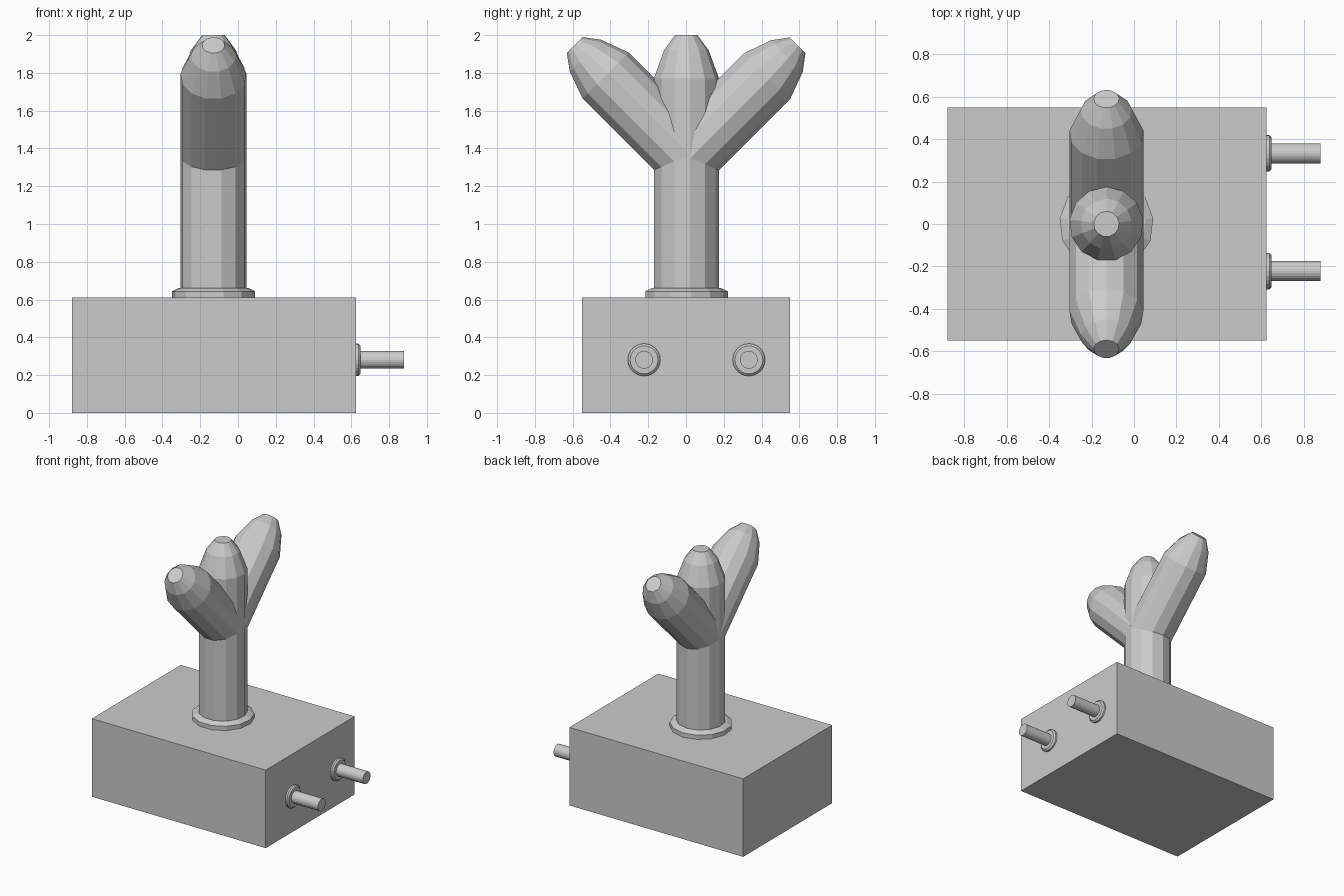
import bpy, bmesh, math
from mathutils import Matrix, Vector

if "Cube" in bpy.data.objects:
    bpy.data.objects.remove(bpy.data.objects["Cube"])


def finish(name, bm):
    bmesh.ops.recalc_face_normals(bm, faces=bm.faces)
    me = bpy.data.meshes.new(name)
    bm.to_mesh(me)
    bm.free()
    ob = bpy.data.objects.new(name, me)
    bpy.context.collection.objects.link(ob)
    return ob


def lathe(name, profile, sides, matrix):
    """Closed solid from (radius, height) points turned about local z."""
    bm = bmesh.new()
    rings = []
    for r, h in profile:
        ring = []
        for i in range(sides):
            a = math.pi / 2 + 2 * math.pi * i / sides
            ring.append(bm.verts.new(matrix @ Vector((r * math.cos(a), r * math.sin(a), h))))
        rings.append(ring)
    for low, high in zip(rings, rings[1:]):
        for i in range(sides):
            j = (i + 1) % sides
            bm.faces.new((low[i], low[j], high[j], high[i]))
    bm.faces.new(rings[0][::-1])
    bm.faces.new(rings[-1])
    return finish(name, bm)


STEM_X = -0.13
SIDES = 13

# Base block
bm = bmesh.new()
bmesh.ops.create_cube(bm, size=1, matrix=Matrix.Translation((-0.1275, 0, 0.305))
                      @ Matrix.Diagonal((1.505, 1.10, 0.61, 1)))
finish("base_block", bm)

# Upright stem with its tapered tip
lathe("stem", [(0.175, 0.61), (0.175, 1.77), (0.12, 1.92), (0.06, 2.0)],
      SIDES, Matrix.Translation((STEM_X, 0, 0)))

# Collar at the foot of the stem
lathe("stem_collar", [(0.222, 0.61), (0.222, 0.643), (0.185, 0.662)],
      SIDES, Matrix.Translation((STEM_X, 0, 0)))

# Two branches leaning 45 degrees to either side
for side, label in ((1, "front"), (-1, "back")):
    m = Matrix.Translation((STEM_X, 0, 1.357)) @ Matrix.Rotation(side * math.radians(45), 4, 'X')
    lathe(label + "_branch", [(0.175, 0), (0.175, 0.604), (0.12, 0.754), (0.06, 0.834)], SIDES, m)

# Pegs with washers on the right-hand end
for y, label in ((-0.222, "front"), (0.333, "back")):
    m = Matrix.Translation((0.625, y, 0.281)) @ Matrix.Rotation(math.radians(90), 4, 'Y')
    lathe(label + "_peg_washer", [(0.086, 0), (0.086, 0.013), (0.074, 0.024)], 24, m)
    lathe(label + "_peg", [(0.047, 0), (0.047, 0.255)], 24, m)
